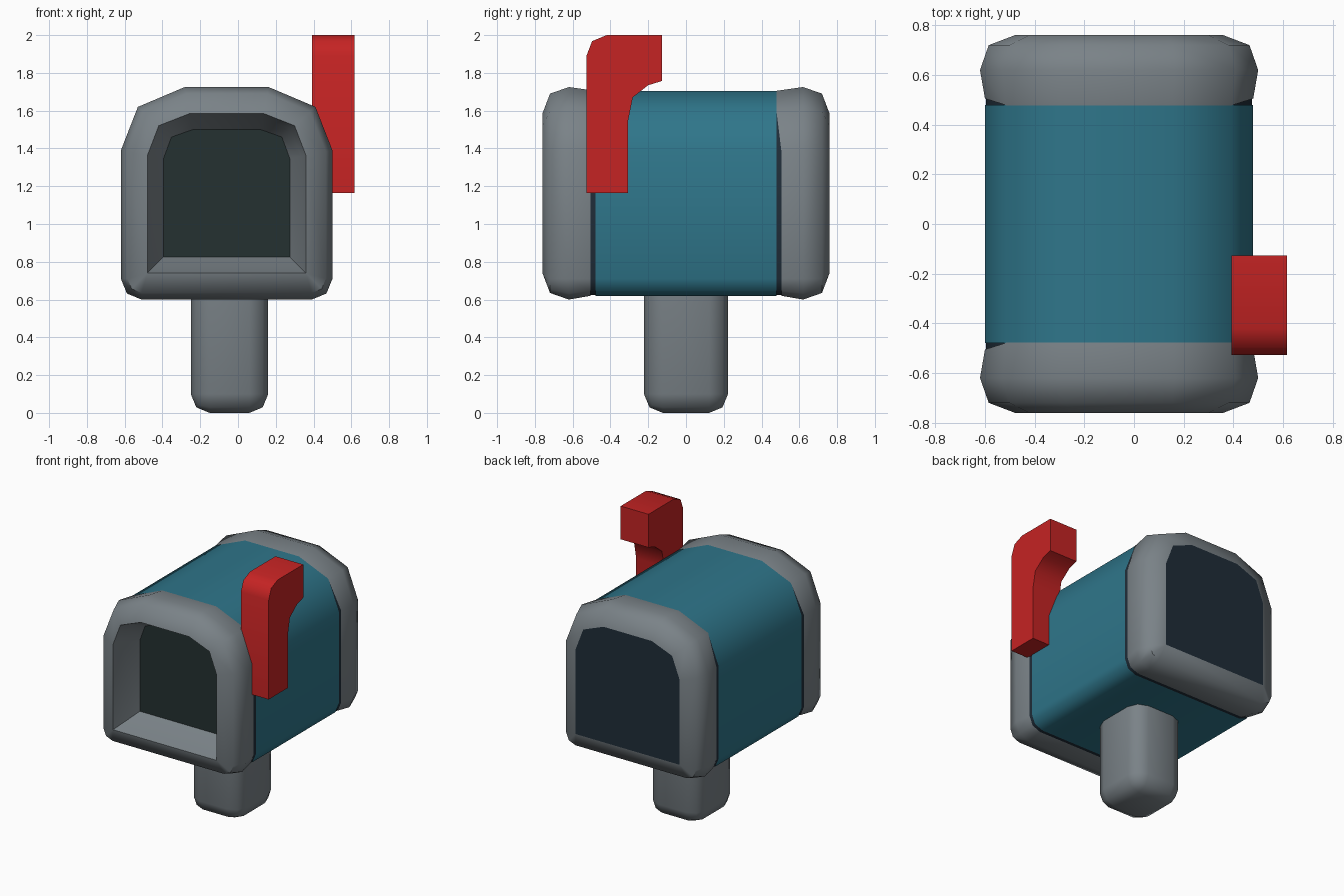
import bpy, bmesh, math

if "Cube" in bpy.data.objects:
    bpy.data.objects.remove(bpy.data.objects["Cube"])

CX = -0.06  # centre line of the box


def material(name, rgb):
    m = bpy.data.materials.new(name)
    m.diffuse_color = (*rgb, 1)
    m.use_nodes = True
    m.node_tree.nodes["Principled BSDF"].inputs["Base Color"].default_value = m.diffuse_color
    return m


TEAL = material("teal paint", (0.028, 0.18, 0.255))
GREY = material("grey metal", (0.195, 0.225, 0.245))
RED = material("red flag paint", (0.56, 0.017, 0.017))
DARK = material("dark inside", (0.018, 0.031, 0.031))
NAVY = material("dark navy", (0.014, 0.026, 0.040))


def outline(d):
    """Arched box cross-section (x, z), inset by d from the widest outline."""
    w, b, r = 0.56 - d, 0.60 + d, max(0.11 - d, 0)
    half = [(w - r, b)]
    if r > 0:
        half += [(w - 0.29 * r, b + 0.29 * r), (w, b + r)]
    else:
        half += [(w, b), (w, b)]
    half += [(w, 1.39 - 0.2 * d), (0.47 - 0.79 * d, 1.62 - 0.71 * d),
             (0.222 - 0.19 * d, 1.725 - d)]
    return [(CX + x, z) for x, z in half] + [(CX - x, z) for x, z in reversed(half)]


def finish(name, bm, mat, smooth=None):
    bmesh.ops.remove_doubles(bm, verts=bm.verts, dist=1e-5)
    bmesh.ops.recalc_face_normals(bm, faces=bm.faces)
    me = bpy.data.meshes.new(name)
    bm.to_mesh(me)
    bm.free()
    me.materials.append(mat)
    ob = bpy.data.objects.new(name, me)
    bpy.context.collection.objects.link(ob)
    if smooth:
        bpy.ops.object.select_all(action='DESELECT')
        ob.select_set(True)
        bpy.context.view_layer.objects.active = ob
        bpy.ops.object.shade_smooth_by_angle(angle=math.radians(smooth))
    return ob


def loft(name, rings, mat, smooth=50):
    """Skin a list of rings of 3D points."""
    bm = bmesh.new()
    loops = [[bm.verts.new(p) for p in ring] for ring in rings]
    n = len(rings[0])
    for a, b in zip(loops, loops[1:]):
        for i in range(n):
            j = (i + 1) % n
            bm.faces.new((a[i], a[j], b[j], b[i]))
    return finish(name, bm, mat, smooth)


def ring(d, y):
    return [(x, y, z) for x, z in outline(d)]


def panel(name, d, y, mat):
    """Flat plate facing away from the middle of the box."""
    pts = list(dict.fromkeys((round(x, 5), round(z, 5)) for x, z in outline(d)))
    bm = bmesh.new()
    f = bm.faces.new([bm.verts.new((x, y, z)) for x, z in pts])
    g = bmesh.ops.extrude_face_region(bm, geom=[f])["geom"]
    for v in g:
        if isinstance(v, bmesh.types.BMVert):
            v.co.y += -0.005 if y > 0 else 0.005
    finish(name, bm, mat)


# Painted shell and the dark core that shows as a thin groove by the collars
loft("body", [ring(0.02, -0.48), ring(0.02, 0.48)], TEAL)
loft("core", [ring(0.024, -0.56), ring(0.024, 0.56)], NAVY)

# Rounded end collars; they touch the shell on top and leave a groove lower down
for side, name in ((-1, "front_collar"), (1, "back_collar")):
    start = [(x, side * (0.478 if z > 1.55 else 0.505), z) for x, z in outline(0.02)]
    rings = [start] + [ring(d, side * y) for d, y in
                       ((0, 0.62), (0.035, 0.72), (0.14, 0.76))]
    if side < 0:  # open mouth
        rings += [ring(0.165, -0.69), ring(0.225, -0.57)]
    loft(name, rings, GREY)
panel("mouth_back", 0.225, -0.57, DARK)
panel("rear_panel", 0.14, 0.76, NAVY)

# Post with rounded edges
bm = bmesh.new()
bmesh.ops.create_cube(bm, size=1)
for v in bm.verts:
    v.co = (-0.045 + v.co.x * 0.41, v.co.y * 0.445, (v.co.z + 0.5) * 0.72)
edges = [e for e in bm.edges if min(v.co.z for v in e.verts) < 0.01]
bmesh.ops.bevel(bm, geom=edges, offset=0.1, segments=2, profile=0.5, affect='EDGES')
finish("post", bm, GREY, 50)

# Flag: bent profile (y, z) extruded along x
profile = [(-0.527, 1.165), (-0.306, 1.165), (-0.306, 1.55), (-0.28, 1.66),
           (-0.2, 1.745), (-0.127, 1.757), (-0.127, 2.0), (-0.42, 2.0),
           (-0.497, 1.968), (-0.527, 1.89)]
profile[3:5] = [(-0.282, 1.67), (-0.2, 1.735)]
bm = bmesh.new()
f = bm.faces.new([bm.verts.new((0.392, y, z)) for y, z in profile])
g = bmesh.ops.extrude_face_region(bm, geom=[f])["geom"]
bmesh.ops.translate(bm, vec=(0.225, 0, 0),
                    verts=[v for v in g if isinstance(v, bmesh.types.BMVert)])
finish("flag", bm, RED, 50)
